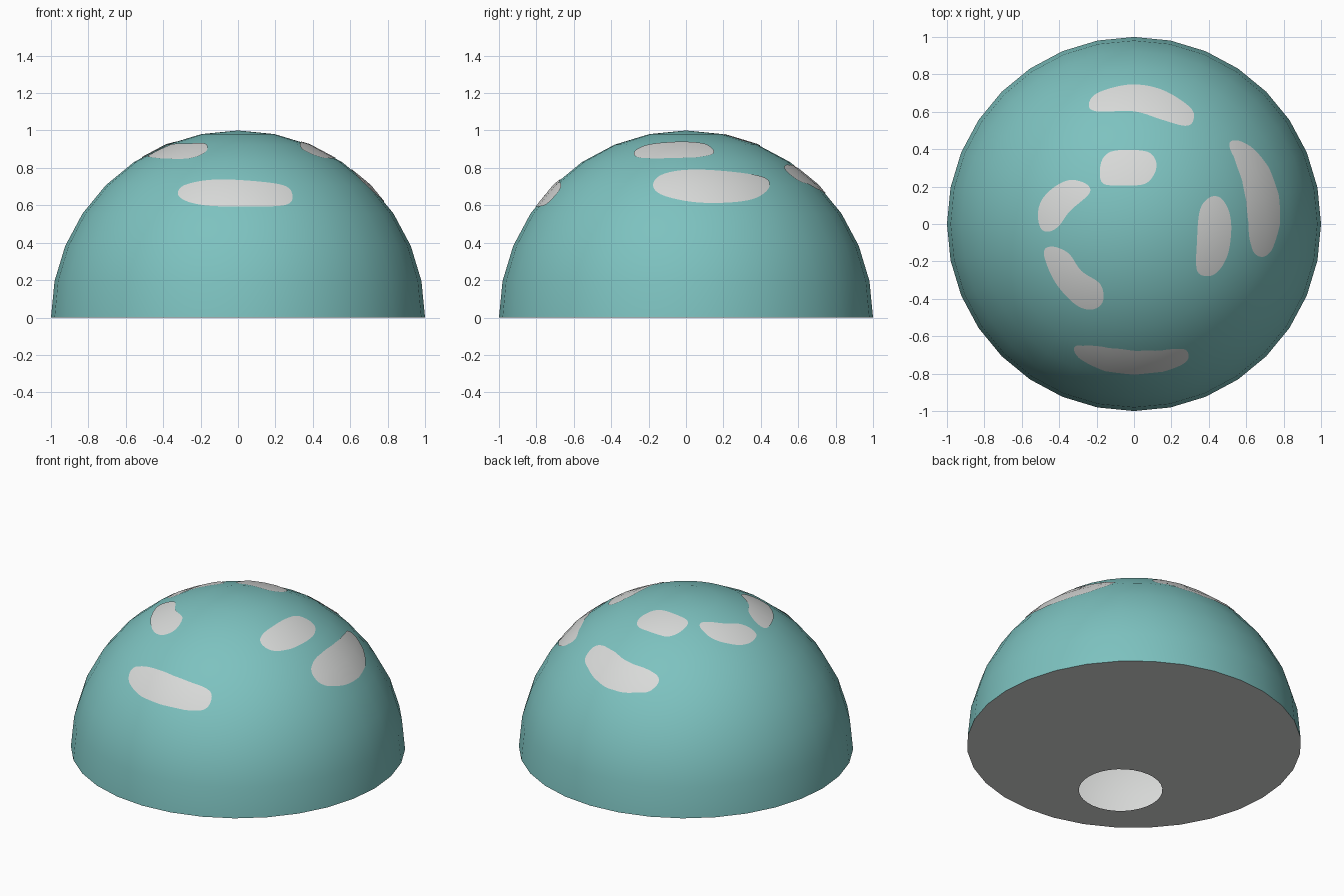
import bpy, bmesh, math
from mathutils import Vector
from mathutils.bvhtree import BVHTree

if "Cube" in bpy.data.objects:
    bpy.data.objects.remove(bpy.data.objects["Cube"])


def material(name, rgb):
    m = bpy.data.materials.new(name)
    m.diffuse_color = (*rgb, 1)
    m.use_nodes = True
    m.node_tree.nodes["Principled BSDF"].inputs["Base Color"].default_value = m.diffuse_color
    return m


TEAL = material("teal", (0.205, 0.54, 0.525))
GRAY = material("light gray", (0.69, 0.70, 0.69))


def add(name, bm, mat, smooth=True):
    me = bpy.data.meshes.new(name)
    bm.to_mesh(me)
    me.materials.append(mat)
    for p in me.polygons:
        p.use_smooth = smooth
    ob = bpy.data.objects.new(name, me)
    bpy.context.collection.objects.link(ob)
    return ob


def half_sphere(radius):
    bm = bmesh.new()
    bmesh.ops.create_uvsphere(bm, u_segments=32, v_segments=16, radius=radius)
    low = [v for v in bm.verts if v.co.z < -1e-4]
    bmesh.ops.delete(bm, geom=low, context='VERTS')
    return bm


# outer dome
dome = half_sphere(1)
tree = BVHTree.FromBMesh(dome)
add("dome", dome, TEAL)

# hollow inside, facing inward
inner = half_sphere(0.975)
bmesh.ops.reverse_faces(inner, faces=inner.faces[:])
add("inner_lining", inner, GRAY)

# flat base with a round opening
base = bmesh.new()
for cx, cy, r in ((0, 0, 1), (-0.29, -0.47, 0.25)):
    ring = [base.verts.new((cx + r * math.cos(i * math.pi / 16),
                            cy + r * math.sin(i * math.pi / 16), 0)) for i in range(32)]
    for i in range(32):
        base.edges.new((ring[i], ring[(i + 1) % 32]))
bmesh.ops.triangle_fill(base, use_beauty=True, edges=base.edges[:], normal=(0, 0, -1))
base.normal_update()
for f in base.faces:
    if f.normal.z > 0:
        f.normal_flip()
add("base", base, GRAY, False)


def closed_curve(pts, steps=8):
    """Smooth closed loop through the points."""
    out, n = [], len(pts)
    for i in range(n):
        a, b, c, d = (Vector(pts[(i + k) % n]) for k in (-1, 0, 1, 2))
        for s in range(steps):
            t = s / steps
            out.append(0.5 * (2 * b + (c - a) * t + (2 * a - 5 * b + 4 * c - d) * t * t
                              + (3 * b - a - 3 * c + d) * t ** 3))
    return out


# each view: map from outline point to ray start, and ray direction
VIEWS = {
    "front": (lambda p: Vector((p.x, -3, p.y)), Vector((0, 1, 0))),
    "right": (lambda p: Vector((3, p.x, p.y)), Vector((-1, 0, 0))),
    "top": (lambda p: Vector((p.x, p.y, 3)), Vector((0, 0, -1))),
}


def patch(name, view, pts, rings=12):
    """Thin spot laid on the dome surface."""
    start, direction = VIEWS[view]
    loop = closed_curve(pts)
    n = len(loop)
    mid = sum(loop, Vector((0, 0))) / n
    bm = bmesh.new()

    def vert(p):
        hit = tree.ray_cast(start(p), direction)[0]
        return bm.verts.new(hit + hit.normalized() * 0.004)

    centre = vert(mid)
    prev = None
    for k in range(1, rings + 1):
        row = [vert(mid.lerp(p, k / rings)) for p in loop]
        for i in range(n):
            j = (i + 1) % n
            if prev:
                bm.faces.new((prev[i], row[i], row[j], prev[j]))
            else:
                bm.faces.new((centre, row[i], row[j]))
        prev = row
    bm.normal_update()
    for f in bm.faces:
        if f.normal.dot(f.calc_center_median()) < 0:
            f.normal_flip()
    me = add(name, bm, GRAY).data
    me.normals_split_custom_set_from_vertices([v.co.normalized() for v in me.vertices])


patch("front_spot", "front", [(-.32, .66), (-.285, .705), (-.15, .733), (.03, .731), (.24, .705),
                              (.29, .65), (.255, .6), (.08, .591), (-.15, .595), (-.275, .62)])
patch("right_spot", "right", [(-.175, .70), (-.14, .755), (-.02, .785), (.17, .783), (.4, .752),
                              (.445, .70), (.38, .64), (.25, .614), (.05, .614), (-.12, .65)])
patch("back_spot", "top", [(-.24, .64), (-.19, .70), (-.02, .743), (.15, .715), (.30, .62),
                           (.315, .55), (.27, .523), (.15, .555), (0, .60), (-.2, .60)])
patch("upper_back_spot", "top", [(-.182, .27), (-.165, .35), (-.1, .391), (.06, .388), (.115, .34),
                                 (.11, .27), (.055, .213), (-.06, .206), (-.16, .213)])
patch("upper_left_spot", "top", [(-.512, .05), (-.49, .13), (-.42, .2), (-.335, .235), (-.25, .21),
                                 (-.24, .16), (-.34, .07), (-.40, -.01), (-.45, -.04), (-.495, -.025)])
patch("lower_left_spot", "top", [(-.48, -.16), (-.44, -.12), (-.35, -.155), (-.28, -.25), (-.18, -.32),
                                 (-.165, -.41), (-.22, -.455), (-.31, -.43), (-.42, -.31)])
patch("upper_right_spot", "top", [(.35, .07), (.40, .14), (.46, .14), (.505, .07), (.518, -.03),
                                  (.50, -.16), (.45, -.25), (.39, -.278), (.335, -.245), (.335, -.1)])
